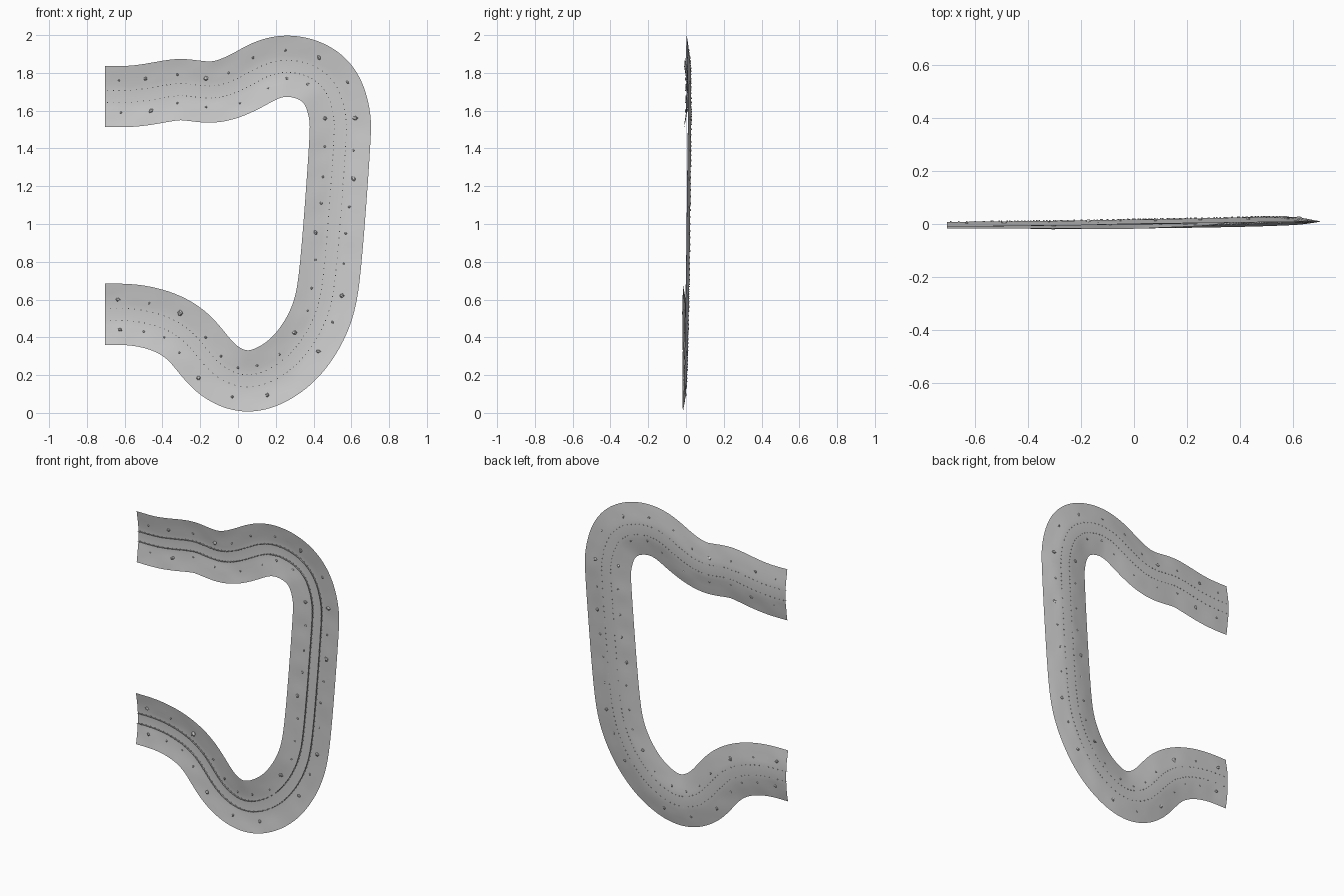
import bpy, bmesh, math, random
from mathutils import Vector, Matrix, noise

if "Cube" in bpy.data.objects:
    bpy.data.objects.remove(bpy.data.objects["Cube"])
random.seed(4)

# Road centre line: x, z, depth y
PATH = [(-.705, .522, .001), (-.55, .52, .001), (-.4, .485, .001), (-.29, .425, 0),
        (-.215, .35, 0), (-.115, .23, 0), (.02, .166, .001), (.16, .19, .004),
        (.32, .305, .008), (.45, .525, .014), (.49, .78, .019), (.52, 1.15, .023),
        (.54, 1.45, .027), (.54, 1.57, .028), (.5, 1.71, .027), (.41, 1.80, .025),
        (.28, 1.838, .022), (.16, 1.82, .02), (.05, 1.76, .018), (-.05, 1.715, .016),
        (-.14, 1.697, .015), (-.23, 1.705, .013), (-.31, 1.713, .012),
        (-.4, 1.70, .011), (-.55, 1.675, .009), (-.705, 1.675, .008)]
HALF, ROAD, DEPTH = .162, .036, .018


def sample_path():
    pts = [Vector((x, y, z)) for x, z, y in PATH]
    pts = [pts[0] - Vector((.1, 0, 0))] + pts + [pts[-1] - Vector((.1, 0, 0))]
    out = []
    for a, b, c, d in zip(pts, pts[1:], pts[2:], pts[3:]):
        for k in range(10):
            t = k / 10
            out.append(.5 * (2*b + (c-a)*t + (2*a-5*b+4*c-d)*t*t + (3*b-a-3*c+d)*t**3))
    out.append(pts[-2])
    for _ in range(25):
        out = [out[0]] + [(p + 2*q + r) / 4 for p, q, r in zip(out, out[1:], out[2:])] + [out[-1]]
    return out


CENTRE = sample_path()
SIDE = []
for i in range(len(CENTRE)):
    t = CENTRE[min(i+1, len(CENTRE)-1)] - CENTRE[max(i-1, 0)]
    if i in (0, len(CENTRE)-1):
        t = Vector((t.x, 0, 0))
    SIDE.append(Vector((-t.z, 0, t.x)).normalized())


def ground(i, off):
    """Point on the valley surface at station i and sideways offset off."""
    p = CENTRE[i] + SIDE[i] * off
    u = max(0, (abs(off) - ROAD) / (HALF - ROAD))
    bump = noise.noise(Vector((p.x * 9, 0, p.z * 9))) * .003 * math.sin(math.pi * min(u, 1))
    p.y -= DEPTH * u ** 1.2 + bump
    return p


def make(name, bm, smooth=True):
    me = bpy.data.meshes.new(name)
    bm.to_mesh(me)
    bm.free()
    for f in me.polygons:
        f.use_smooth = smooth
    ob = bpy.data.objects.new(name, me)
    bpy.context.collection.objects.link(ob)
    return ob


def ribbon(name, rows):
    bm = bmesh.new()
    vs = [[bm.verts.new(p) for p in row] for row in rows]
    for r, s in zip(vs, vs[1:]):
        for j in range(len(r) - 1):
            bm.faces.new((r[j], s[j], s[j+1], r[j+1]))
    return make(name, bm)


# Valley sheet with road bed
offs = [HALF * k / 5 for k in (-5, -4.2, -3.4, -2.6, -1.8)] + [-ROAD, 0, ROAD]
offs += [HALF * k / 5 for k in (1.8, 2.6, 3.4, 4.2, 5)]
N = len(CENTRE)
ribbon("valley_ground", [[ground(i, o) for o in offs] for i in range(N)])

# Guard rails and posts on both sides of the road
for label, s in (("left", 1), ("right", -1)):
    line = [CENTRE[i] + SIDE[i] * .032 * s for i in range(N)]
    ribbon(label + "_guard_rail", [[p + Vector((0, -.004, 0)), p + Vector((0, -.012, 0))] for p in line])
    bm = bmesh.new()
    dist, last = 0, line[0]
    for i, p in enumerate(line):
        dist += (p - last).length
        last = p
        if dist > .02:
            dist = 0
            ang = math.atan2(SIDE[i].x, SIDE[i].z)
            m = Matrix.Translation(p + Vector((0, -.005, 0))) @ Matrix.Rotation(ang, 4, 'Y')
            bmesh.ops.create_cube(bm, size=1, matrix=m @ Matrix.Diagonal((.005, .016, .004, 1)))
    make(label + "_rail_posts", bm, False)

# Rocks scattered over the banks
SMALL = [(-.63, 1.76), (-.62, 1.59), (-.32, 1.79), (-.32, 1.64), (-.17, 1.62), (-.05, 1.8),
         (.01, 1.64), (.08, 1.88), (.16, 1.72), (.25, 1.92), (.26, 1.77), (.37, 1.74),
         (.58, 1.75), (.61, 1.39), (.46, 1.41), (.45, 1.25), (.44, 1.11), (.59, 1.09),
         (.57, .95), (.41, .81), (.56, .79), (.39, .66), (.5, .48), (.37, .54), (.22, .31),
         (.1, .25), (0, .24), (-.09, .3), (-.03, .085), (-.17, .4), (-.31, .32),
         (-.39, .4), (-.5, .43), (-.47, .58)]
LARGE = [(-.49, 1.77), (-.46, 1.6), (-.17, 1.77), (.43, 1.88), (.46, 1.56), (.62, 1.56),
         (.61, 1.24), (.41, .955), (.55, .62), (.425, .325), (.3, .425), (.155, .095),
         (-.21, .185), (-.305, .53), (-.625, .44), (-.635, .6)]


def rocks(name, spots, size):
    bm = bmesh.new()
    for x, z in spots:
        i = min(range(N), key=lambda k: (CENTRE[k].x - x)**2 + (CENTRE[k].z - z)**2)
        off = Vector((x - CENTRE[i].x, 0, z - CENTRE[i].z)).dot(SIDE[i])
        y = ground(i, off).y
        r = size * random.uniform(.8, 1.25)
        got = bmesh.ops.create_icosphere(bm, subdivisions=1, radius=r)
        turn = Matrix.Rotation(random.uniform(0, 6.28), 3, 'Y')
        for v in got["verts"]:
            v.co *= random.uniform(.75, 1.1)
            v.co = turn @ Vector((v.co.x, v.co.y * .75, v.co.z * .8))
            v.co += Vector((x, y - r * .15, z))
    make(name, bm, False)


rocks("small_rocks", SMALL, .0075)
rocks("large_rocks", LARGE, .0155)
